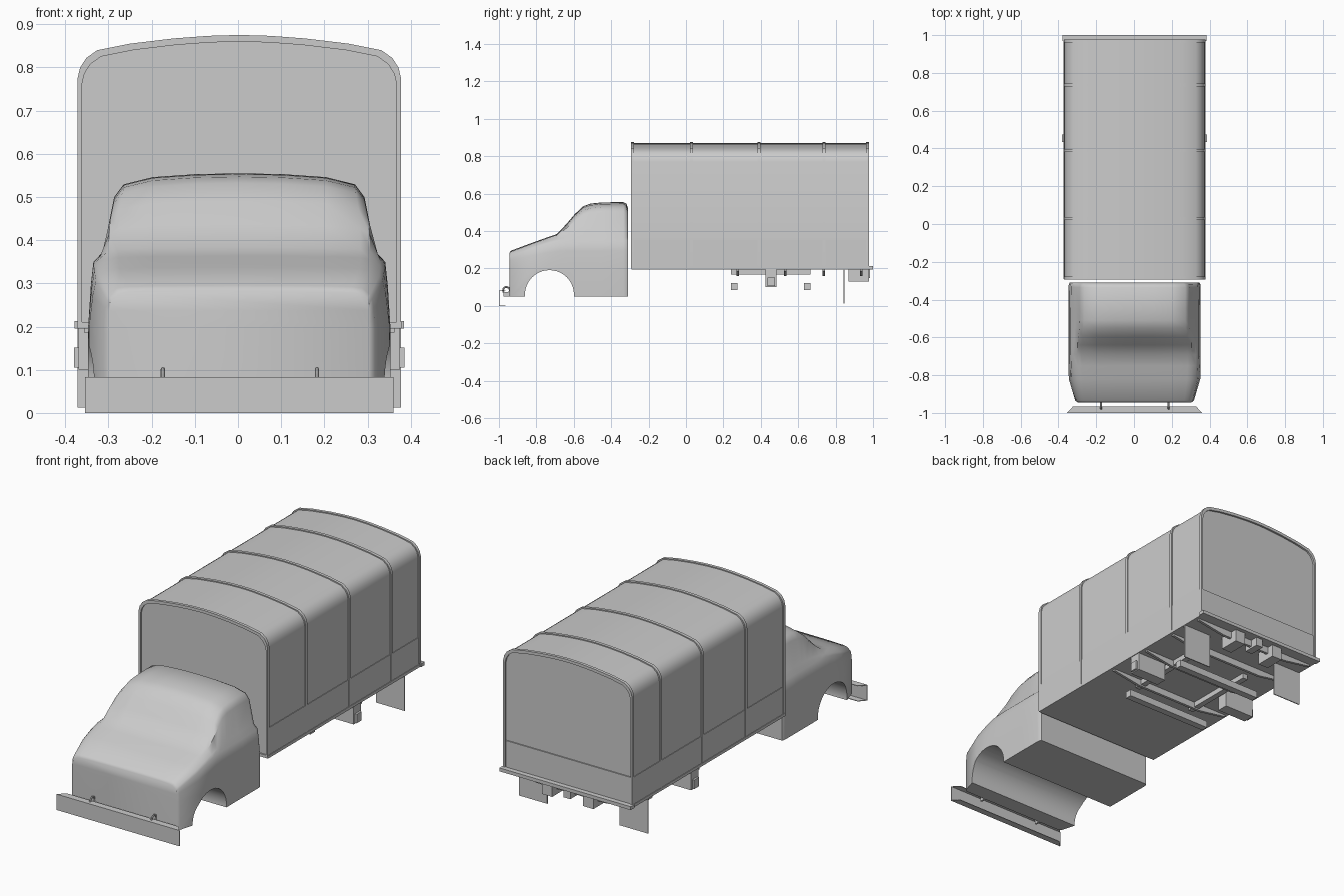
import bpy, bmesh, math

if "Cube" in bpy.data.objects:
    bpy.data.objects.remove(bpy.data.objects["Cube"])

CX = 0.003  # body centre line


def make(name, verts, faces, smooth=None):
    me = bpy.data.meshes.new(name)
    me.from_pydata(verts, [], faces)
    bm = bmesh.new()
    bm.from_mesh(me)
    bmesh.ops.recalc_face_normals(bm, faces=bm.faces)
    bm.to_mesh(me)
    bm.free()
    ob = bpy.data.objects.new(name, me)
    bpy.context.collection.objects.link(ob)
    if smooth:
        smooth_by_angle(ob, smooth)
    return ob


def smooth_by_angle(ob, deg):
    bpy.ops.object.select_all(action='DESELECT')
    ob.select_set(True)
    bpy.context.view_layer.objects.active = ob
    bpy.ops.object.shade_smooth_by_angle(angle=math.radians(deg))


def loft(name, rings, smooth=None):
    """Skin closed rings of equal length and cap both ends."""
    n = len(rings[0])
    verts = [p for r in rings for p in r]
    faces = [(i * n + j, i * n + (j + 1) % n, (i + 1) * n + (j + 1) % n, (i + 1) * n + j)
             for i in range(len(rings) - 1) for j in range(n)]
    faces += [tuple(range(n)), tuple(range((len(rings) - 1) * n, len(rings) * n))]
    return make(name, verts, faces, smooth)


def prism(name, outline, y0, y1, smooth=None):
    return loft(name, [[(x + CX, y, z) for x, z in outline] for y in (y0, y1)], smooth)


def box(name, x0, x1, y0, y1, z0, z1):
    return prism(name, [(x0, z0), (x1, z0), (x1, z1), (x0, z1)], y0, y1)


def mirrored(half):
    """Right-hand profile, bottom to centre top, completed to the left."""
    return half + [(-x, z) for x, z in reversed(half) if x > 0]


# Cargo cover with rounded roof
roof = mirrored([(0.370, 0.20), (0.370, 0.77), (0.364, 0.795), (0.350, 0.817), (0.325, 0.835),
                 (0.25, 0.850), (0.15, 0.862), (0.07, 0.868), (0, 0.870)])
prism("cargo_cover", roof, -0.285, 0.968, 30)

# Hoops over the cover
for i, y in enumerate((-0.286, 0.03, 0.39, 0.737, 0.970)):
    rings = []
    for x, z in roof:
        s = 0.985
        xo, zo = x * 1.013, (z - 0.2) * 1.008 + 0.2
        xi, zi = x * s, (z - 0.2) * s + 0.2
        rings.append([(xo + CX, y - 0.008, zo), (xo + CX, y + 0.008, zo),
                      (xi + CX, y + 0.008, zi), (xi + CX, y - 0.008, zi)])
    loft("cover_hoop_%d" % i, rings, 30)

# Load bed, side boards and tailgate
box("bed_sill", -0.376, 0.376, -0.292, 0.985, 0.195, 0.210)
box("rear_ledge", -0.382, 0.382, 0.97, 1.0, 0.195, 0.213)
for s, side in ((-1, "left"), (1, "right")):
    a, b = sorted((s * 0.36, s * 0.373))
    box("side_board_" + side, a, b, -0.28, 0.965, 0.205, 0.352)
box("tailgate", -0.362, 0.362, 0.96, 0.974, 0.205, 0.352)

# Cab: y, sill half width, belt half width, belt z, shoulder, roof half width, top z
stations = [(-0.945, 0.300, 0.300, 0.262, 0.296, 0.275, 0.283),
            (-0.935, 0.314, 0.308, 0.272, 0.303, 0.285, 0.295),
            (-0.82, 0.348, 0.332, 0.315, 0.324, 0.300, 0.338),
            (-0.75, 0.350, 0.336, 0.338, 0.326, 0.302, 0.363),
            (-0.69, 0.350, 0.338, 0.353, 0.326, 0.303, 0.384),
            (-0.64, 0.350, 0.338, 0.357, 0.322, 0.302, 0.437),
            (-0.595, 0.350, 0.338, 0.358, 0.318, 0.298, 0.490),
            (-0.55, 0.350, 0.338, 0.358, 0.316, 0.292, 0.532),
            (-0.51, 0.350, 0.338, 0.358, 0.315, 0.290, 0.547),
            (-0.45, 0.350, 0.338, 0.358, 0.315, 0.290, 0.553),
            (-0.335, 0.350, 0.336, 0.358, 0.315, 0.290, 0.555),
            (-0.318, 0.348, 0.334, 0.358, 0.312, 0.286, 0.545),
            (-0.310, 0.343, 0.328, 0.356, 0.304, 0.276, 0.522)]
rings = []
for y, wb, wm, zm, ws, wt, zt in stations:
    h = zt - zm
    half = [(wb, 0.05), (wb, 0.20), ((wb + wm) / 2, 0.2 + (zm - 0.2) * 0.6), (wm, zm - 0.008),
            (ws, zm + h * 0.08), (wt, zm + h * 0.72), (wt - 0.022, zm + h * 0.87),
            (0.20, zt - h * 0.045), (0.10, zt - h * 0.01), (0, zt)]
    rings.append([(x + CX, y, z) for x, z in mirrored(half)])
cab = loft("cab", rings)

# Front wheel arches cut through the cab
bpy.ops.mesh.primitive_cylinder_add(vertices=40, radius=0.131, depth=1.2,
                                    location=(0, -0.73, 0.06), rotation=(0, math.pi / 2, 0))
cutter = bpy.context.object
cutter.name = "arch_cutter"
cutter.hide_render = True
mod = cab.modifiers.new("arch", 'BOOLEAN')
mod.operation = 'DIFFERENCE'
mod.solver = 'EXACT'
mod.object = cutter
bpy.context.view_layer.objects.active = cab
bpy.ops.object.modifier_apply(modifier=mod.name)
bpy.data.objects.remove(cutter)
smooth_by_angle(cab, 42)

# Front bumper: a C-shaped channel with angled ends
box("bumper_face", -0.357, 0.357, -1.0, -0.997, 0, 0.083)
for name, z in (("bumper_top", 0.080), ("bumper_bottom", 0.0)):
    loft(name, [[(-0.357 + CX, -1.0, h), (0.357 + CX, -1.0, h),
                 (0.325 + CX, -0.965, h), (-0.325 + CX, -0.965, h)] for h in (z, z + 0.003)])

# Bumper hooks
for i, x in enumerate((-0.177, 0.180)):
    box("bumper_bracket_%d" % i, x - 0.005, x + 0.005, -0.975, -0.93, 0.05, 0.075)
    bpy.ops.mesh.primitive_torus_add(major_segments=16, minor_segments=8, major_radius=0.018,
                                     minor_radius=0.005, rotation=(0, math.pi / 2, 0),
                                     location=(x + CX, -0.96, 0.083))
    bpy.context.object.name = "tow_hook_%d" % i

# Tapered cross beams beneath the bed
beam = [(-0.36, 0.197), (-0.36, 0.186), (-0.2, 0.16), (0.2, 0.16), (0.36, 0.186), (0.36, 0.197)]
for i, y in enumerate((0.277, 0.53, 0.737, 0.937)):
    prism("cross_beam_%d" % i, beam, y - 0.007, y + 0.007)

# Lower axle bars
for i, y in enumerate((0.258, 0.648)):
    box("axle_bar_%d" % i, -0.25, 0.25, y - 0.018, y + 0.018, 0.085, 0.121)

# Frame rails, storage boxes, mud flaps and rear lamps on both sides
for s, side in ((-1, "left"), (1, "right")):
    def pair(name, a, b, *rest):
        box(name + "_" + side, *sorted((s * a, s * b)), *rest)
    pair("frame_rail", 0.16, 0.19, 0.24, 0.665, 0.168, 0.197)
    pair("storage_box", 0.20, 0.372, 0.425, 0.485, 0.10, 0.197)
    pair("marker_block", 0.365, 0.383, 0.435, 0.475, 0.105, 0.152)
    pair("mud_flap", 0.21, 0.375, 0.843, 0.848, 0.012, 0.197)
    pair("rear_lamp_box", 0.09, 0.15, 0.87, 0.978, 0.13, 0.197)

# Rear tow coupling
box("tow_coupling", -0.02, 0.02, 0.90, 0.985, 0.15, 0.197)
